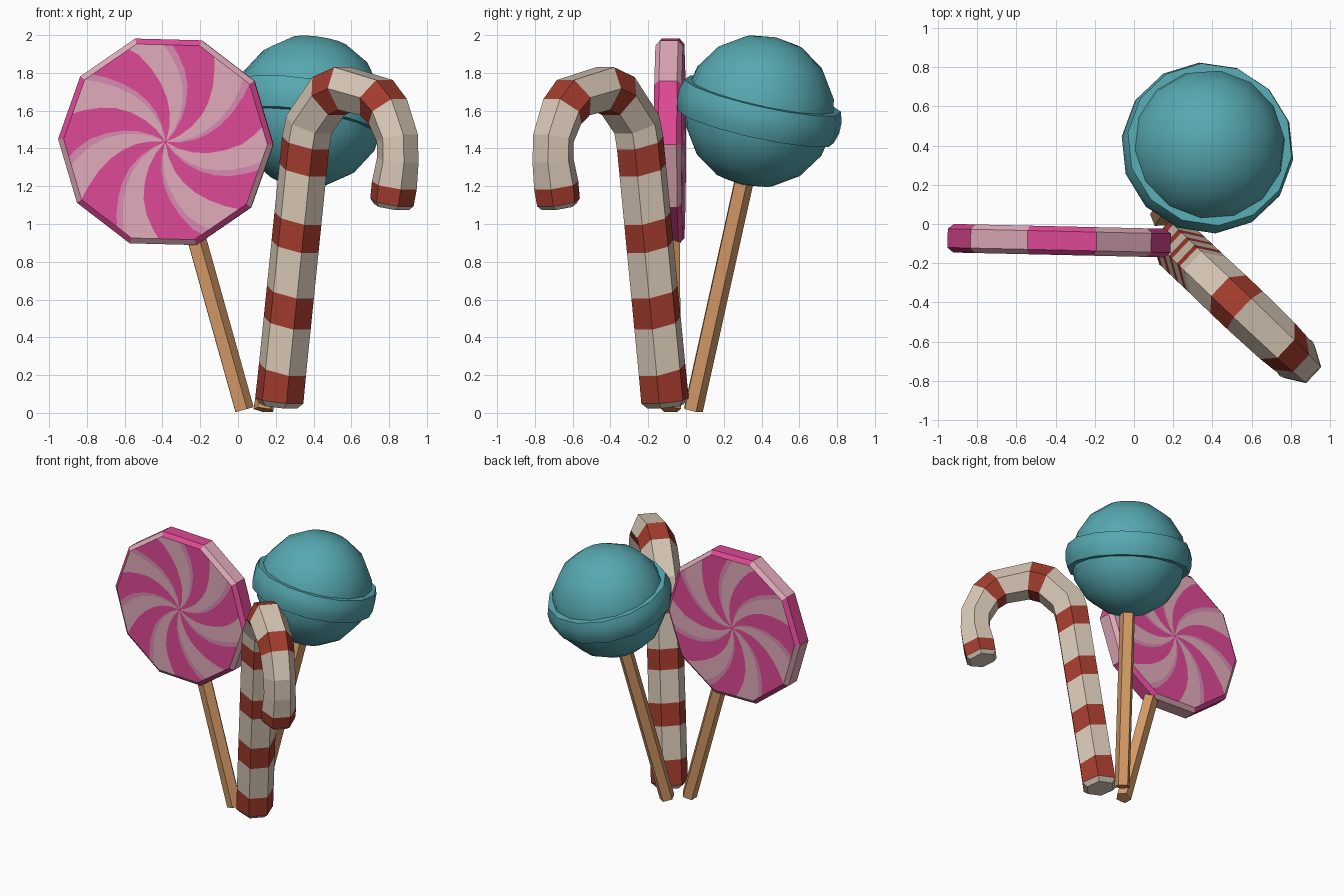
import bpy, bmesh, math
from mathutils import Vector, Matrix

if "Cube" in bpy.data.objects:
    bpy.data.objects.remove(bpy.data.objects["Cube"])


def lin(c):
    c /= 255
    return c / 12.92 if c <= 0.04045 else ((c + 0.055) / 1.055) ** 2.4


def material(name, r, g, b):
    m = bpy.data.materials.new(name)
    m.diffuse_color = (lin(r), lin(g), lin(b), 1)
    m.use_nodes = True
    m.node_tree.nodes["Principled BSDF"].inputs["Base Color"].default_value = m.diffuse_color
    return m


PINK = material("hot_pink", 222, 73, 149)
PALE = material("pale_pink", 225, 171, 186)
MID = material("mid_pink", 216, 140, 176)
CREAM = material("cream", 217, 201, 183)
RED = material("brick_red", 163, 60, 45)
TEAL = material("teal", 86, 168, 176)
WOOD = material("wood", 214, 155, 103)


def finish(name, bm, mats, matrix=None, smooth=None):
    bmesh.ops.remove_doubles(bm, verts=bm.verts, dist=1e-5)
    bmesh.ops.recalc_face_normals(bm, faces=bm.faces)
    if matrix is not None:
        bm.transform(matrix)
    me = bpy.data.meshes.new(name)
    bm.to_mesh(me)
    bm.free()
    for m in mats:
        me.materials.append(m)
    ob = bpy.data.objects.new(name, me)
    bpy.context.collection.objects.link(ob)
    if smooth:
        bpy.context.view_layer.objects.active = ob
        ob.select_set(True)
        bpy.ops.object.shade_smooth_by_angle(angle=math.radians(smooth))
        ob.select_set(False)
    return ob


def bridge(bm, a, b, color):
    """Join two closed rings of vertices; color(k) gives the material slot."""
    n = len(a)
    for k in range(n):
        f = bm.faces.new((a[k], a[(k + 1) % n], b[(k + 1) % n], b[k]))
        f.material_index = color(k)


def stick(name, p, q, r=0.055, sides=5):
    p, q = Vector(p), Vector(q)
    bm = bmesh.new()
    bmesh.ops.create_cone(bm, cap_ends=True, segments=sides, radius1=r, radius2=r,
                          depth=(q - p).length)
    rot = (q - p).to_track_quat('Z', 'Y').to_matrix().to_4x4()
    finish(name, bm, [WOOD], Matrix.Translation((p + q) / 2) @ rot)


# --- sticks
stick("swirl_stick", (0.03, -0.08, 0.016), (-0.24, -0.085, 0.98))
stick("ball_stick", (0.135, 0.035, 0.016), (0.32, 0.315, 1.28))

# --- swirl disc: ten-sided, bevelled rim, seven spiral arms on both faces
N, SIDES, R, HALF = 70, 10, 0.57, 0.073


def dec(a):
    step = 2 * math.pi / SIDES
    return math.cos(step / 2) / math.cos(a % step - step / 2)


def disc_ring(bm, f, y, twist=0.0):
    out = []
    for k in range(N):
        b = 2 * math.pi * k / N + twist
        r = f * dec(b)
        b += math.radians(-1.5)
        out.append(bm.verts.new((r * math.cos(b), y, r * math.sin(b))))
    return out


def arm_color(k):
    s = (k + 8) % 10
    return 0 if s < 5 else (2 if s < 6 else 1)


def rim_color(k):
    return (k // (N // SIDES)) % 2      # alternate edges


bm = bmesh.new()
edges = []
for side in (-1, 1):
    rings = []
    for f in (0.02, 0.15, 0.3, 0.45, 0.6, 0.75, 0.9, 1.0):
        rings.append(disc_ring(bm, f * (R - 0.03), side * HALF, -0.75 * (1 - f)))
    for a, b in zip(rings, rings[1:]):
        bridge(bm, a, b, arm_color)
    bm.faces.new(rings[0])
    outer = disc_ring(bm, R, side * (HALF - 0.025))
    bridge(bm, rings[-1], outer, rim_color)
    edges.append(outer)
bridge(bm, edges[0], edges[1], rim_color)
finish("swirl_disc", bm, [PINK, PALE, MID],
       Matrix.Translation((-0.382, -0.085, 1.435)) @ Matrix.Rotation(math.radians(-1.3), 4, 'Z'))

# --- round lollipop with a raised band, tilted along its stick
tilt = Vector((0.185, 0.28, 1.264)).to_track_quat('Z', 'Y').to_matrix().to_4x4()
place = Matrix.Translation((0.375, 0.388, 1.597)) @ tilt
bm = bmesh.new()
bmesh.ops.create_uvsphere(bm, u_segments=14, v_segments=8, radius=0.405)
finish("candy_ball", bm, [TEAL], place, 60)

bm = bmesh.new()
rings = []
SEG = 14
for r, z in ((0.37, 0.085), (0.425, 0.085), (0.441, 0.03), (0.441, -0.03), (0.425, -0.085), (0.37, -0.085)):
    rings.append([bm.verts.new((r * math.cos(math.tau * k / SEG), r * math.sin(math.tau * k / SEG), z))
                  for k in range(SEG)])
for a, b in zip(rings, rings[1:] + rings[:1]):
    bridge(bm, a, b, lambda k: 0)
finish("candy_band", bm, [TEAL], place, 40)

# --- candy cane: six-sided tube in a diagonal plane (u, z)
U, S = Vector((0.74, -0.70, 0)), Vector((0.69, 0.73, 0))
path = []                               # u, z, lean, radius, slot of next section


def stem(z, lean, r, c):
    path.append(((z - 1.4) * 0.138, z, lean, r, c))


def arc(th, r, c):
    t = math.radians(th)
    path.append((0.332 + 0.335 * math.cos(t), 1.385 + 0.335 * math.sin(t), 180 - th, r, c))


def tail(z, r, c):
    path.append((0.664 - (1.338 - z) * 0.19, z, 192, r, c))


stem(0.035, 8, 0.10, 0)
stem(0.065, 8, 0.13, 1)
for lo, hi in ((0.23, 0.475), (0.64, 0.88), (1.03, 1.285)):
    stem(lo, 18, 0.13, 0)
    stem(hi, 18, 0.13, 1)
stem(1.43, 18, 0.13, 0)
arc(155, 0.13, 0)
arc(119, 0.132, 1)
arc(98, 0.132, 0)
arc(58, 0.127, 1)
arc(39, 0.12, 0)
arc(12, 0.112, 0)
arc(-8, 0.112, 0)
tail(1.205, 0.122, 1)
tail(1.115, 0.118, 0)
tail(1.09, 0.095, 0)

bm = bmesh.new()
rings = []
for u, z, lean, r, c in path:
    t = math.radians(lean)
    n = U * math.cos(t) - Vector((0, 0, math.sin(t)))
    centre = Vector((0.355, -0.24, z)) + U * u
    rings.append([bm.verts.new(centre + r * (n * math.cos(a) + S * math.sin(a)))
                  for a in (math.radians(30 + 60 * k) for k in range(6))])
for i in range(len(rings) - 1):
    bridge(bm, rings[i], rings[i + 1], lambda k: path[i][4])
bm.faces.new(rings[0])
bm.faces.new(rings[-1])
finish("candy_cane", bm, [CREAM, RED])
